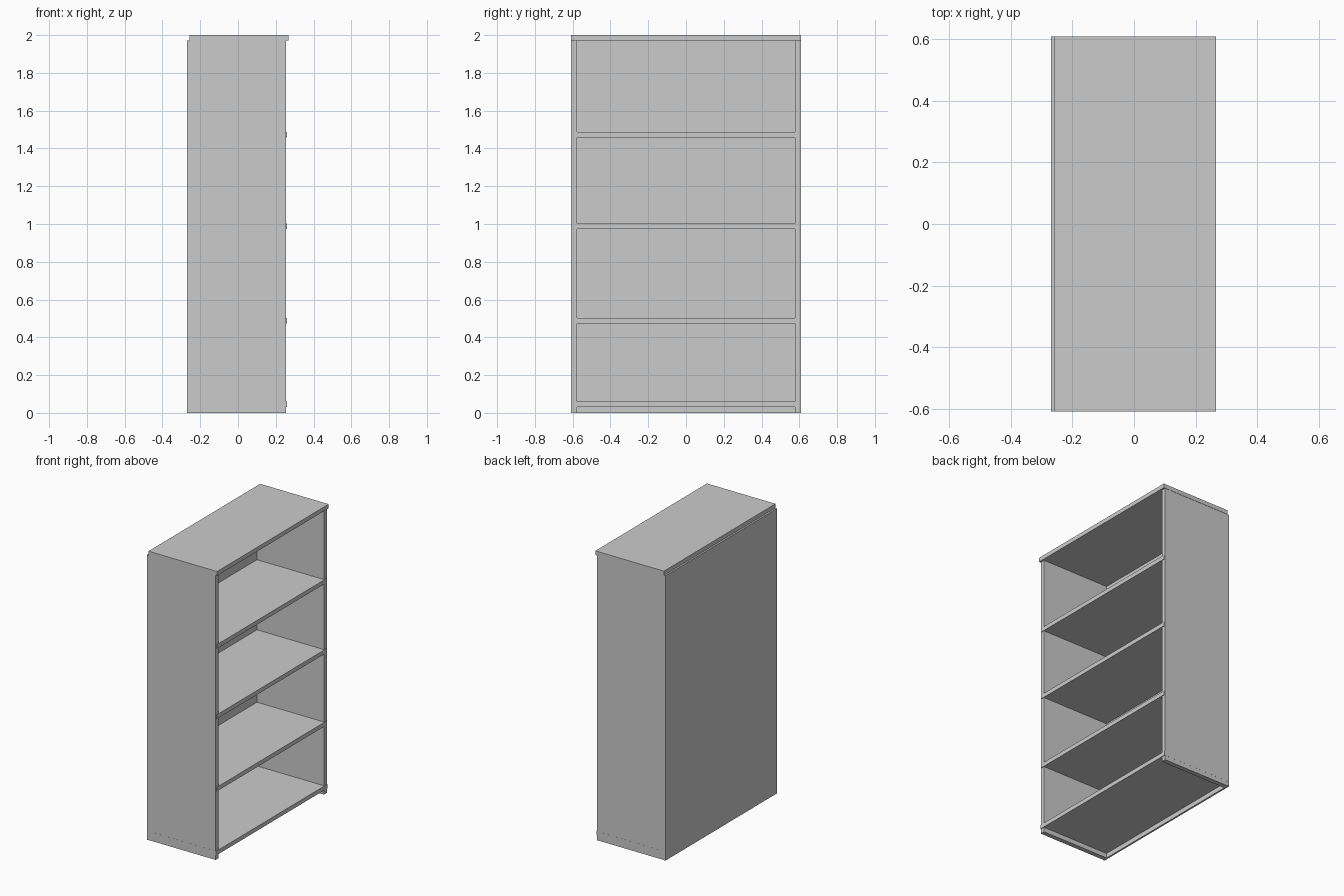
import bpy

if "Cube" in bpy.data.objects:
    bpy.data.objects.remove(bpy.data.objects["Cube"])


def panel(name, x, y, z):
    """Flat board spanning the given (min, max) ranges."""
    bpy.ops.mesh.primitive_cube_add(
        size=1, location=[(a + b) / 2 for a, b in (x, y, z)])
    ob = bpy.context.object
    ob.name = name
    ob.scale = [b - a for a, b in (x, y, z)]
    bpy.ops.object.transform_apply(location=False, rotation=False, scale=True)
    return ob


HALF_W = 0.608      # half width along y
BOARD = 0.029       # shelf thickness
BACK_X = -0.258     # inner face of the back panel
FRONT_X = 0.255     # front edge of the sides

# Upright side boards
for name, s in (("left_side", -1), ("right_side", 1)):
    panel(name, (BACK_X, FRONT_X), sorted((s * 0.576, s * HALF_W)), (0, 1.971))

# Thin back board, reaching the floor
panel("back_panel", (-0.27, BACK_X), (-0.61, 0.61), (0, 1.971))

# Top board, overhanging slightly at the front
panel("top_board", (BACK_X, 0.267), (-0.61, 0.61), (1.971, 2.0))

# Shelves, let into the sides and slightly proud at the front
for i, z in enumerate((0.032, 0.473, 0.974, 1.459)):
    name = "bottom_shelf" if i == 0 else f"shelf_{i}"
    half = HALF_W + 0.0005 if i == 0 else 0.6
    panel(name, (BACK_X, FRONT_X + 0.004), (-half, half), (z, z + BOARD))
